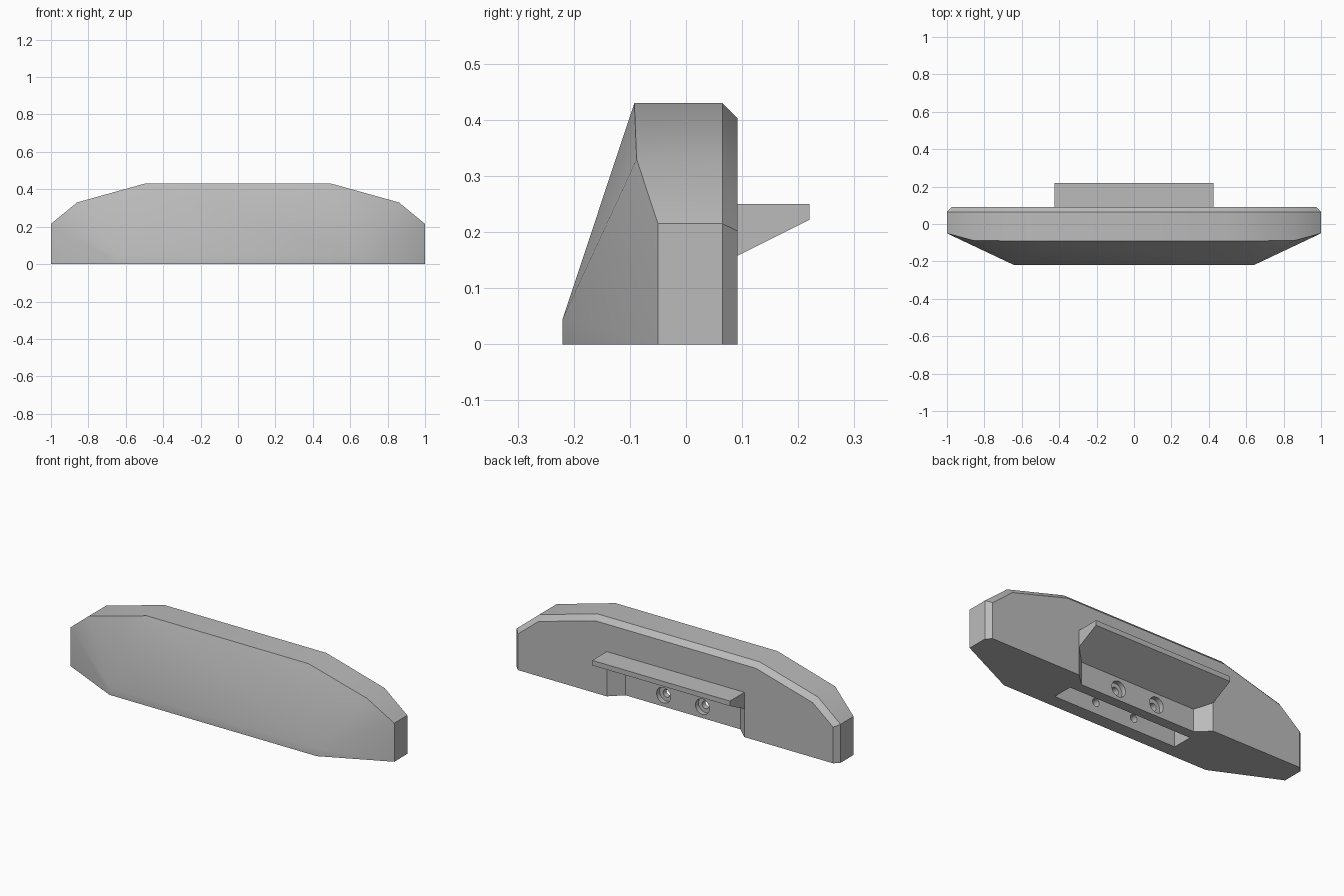
import bpy
import bmesh
import math
from mathutils import Matrix, Vector

default = bpy.data.objects.get("Cube")
if default:
    bpy.data.objects.remove(default, do_unlink=True)

# Single plain grey
grey = bpy.data.materials.new("plain grey")
grey.use_nodes = True
tone = (0.5, 0.5, 0.5, 1.0)
grey.diffuse_color = tone
grey.node_tree.nodes["Principled BSDF"].inputs["Base Color"].default_value = tone


def finish(name, bm):
    bmesh.ops.recalc_face_normals(bm, faces=bm.faces[:])
    mesh = bpy.data.meshes.new(name)
    bm.to_mesh(mesh)
    bm.free()
    mesh.materials.append(grey)
    obj = bpy.data.objects.new(name, mesh)
    bpy.context.collection.objects.link(obj)
    return obj


def mirrored_hull(name, half):
    """Convex solid from points on the +x half, mirrored across x = 0."""
    bm = bmesh.new()
    for x, y, z in half:
        for side in (1, -1):
            bm.verts.new((side * x, y, z))
    hull = bmesh.ops.convex_hull(bm, input=bm.verts[:])
    loose = list({v for v in hull["geom_interior"] if isinstance(v, bmesh.types.BMVert)})
    bmesh.ops.delete(bm, geom=loose, context="VERTS")
    bmesh.ops.dissolve_limit(bm, angle_limit=math.radians(1),
                             verts=bm.verts[:], edges=bm.edges[:])
    return finish(name, bm)


def drill(name, x, z, radius, y0, y1):
    """Round cutter along y."""
    bm = bmesh.new()
    place = Matrix.Translation(Vector((x, (y0 + y1) / 2, z))) @ Matrix.Rotation(math.pi / 2, 4, "X")
    bmesh.ops.create_cone(bm, cap_ends=True, segments=32, radius1=radius,
                          radius2=radius, depth=abs(y1 - y0), matrix=place)
    return finish(name, bm)


def cut(target, cutter):
    cutter.hide_render = True
    mod = target.modifiers.new("cut", "BOOLEAN")
    mod.operation = "DIFFERENCE"
    mod.solver = "EXACT"
    mod.object = cutter
    bpy.context.view_layer.objects.active = target
    bpy.ops.object.modifier_apply(modifier=mod.name)
    bpy.data.objects.remove(cutter, do_unlink=True)


# Body: chamfered back, straight rim, sloped front with a low lip
back_y, rim_y, lip_y = 0.092, 0.065, -0.22
outline = [(1, 0), (1, 0.215), (0.86, 0.33), (0.5, 0.43)]
inset = [(0.973, 0), (0.973, 0.202), (0.847, 0.305), (0.496, 0.403)]
front_y = [-0.05, -0.05, -0.088, -0.092]
points = [(x, back_y, z) for x, z in inset]
points += [(x, rim_y, z) for x, z in outline]
points += [(x, y, z) for (x, z), y in zip(outline, front_y)]
points += [(0.64, lip_y, 0), (0.64, lip_y, 0.045)]
body = mirrored_hull("body", points)

# Rear recess with splayed ends and a sloping ceiling
recess = []
for y in (0.027, 0.12):
    half_width = 0.355 + (y - 0.027) * 1.077
    ceiling = 0.158 + (y - back_y) * 0.5
    recess += [(half_width, y, -0.1), (half_width, y, ceiling)]
cut(body, mirrored_hull("recess_cutter", recess))

# Slot in the underside
slot = [(0.38, y, z) for y in (-0.145, -0.03) for z in (-0.1, 0.13)]
cut(body, mirrored_hull("slot_cutter", slot))

# Counterbored screw holes
for x in (-0.12, 0.12):
    cut(body, drill("counterbore_cutter", x, 0.063, 0.043, 0.0, 0.06))
    cut(body, drill("screw_cutter", x, 0.063, 0.021, -0.18, 0.05))

# Wedge shelf over the recess
shelf = mirrored_hull("shelf", [(0.425, y, z) for y, z in
                                ((back_y, 0.25), (0.22, 0.25), (0.22, 0.222), (back_y, 0.158))])

bpy.ops.object.select_all(action="DESELECT")
for obj in (body, shelf):
    obj.select_set(True)
bpy.context.view_layer.objects.active = body
bpy.ops.object.shade_smooth_by_angle(angle=math.radians(30))
